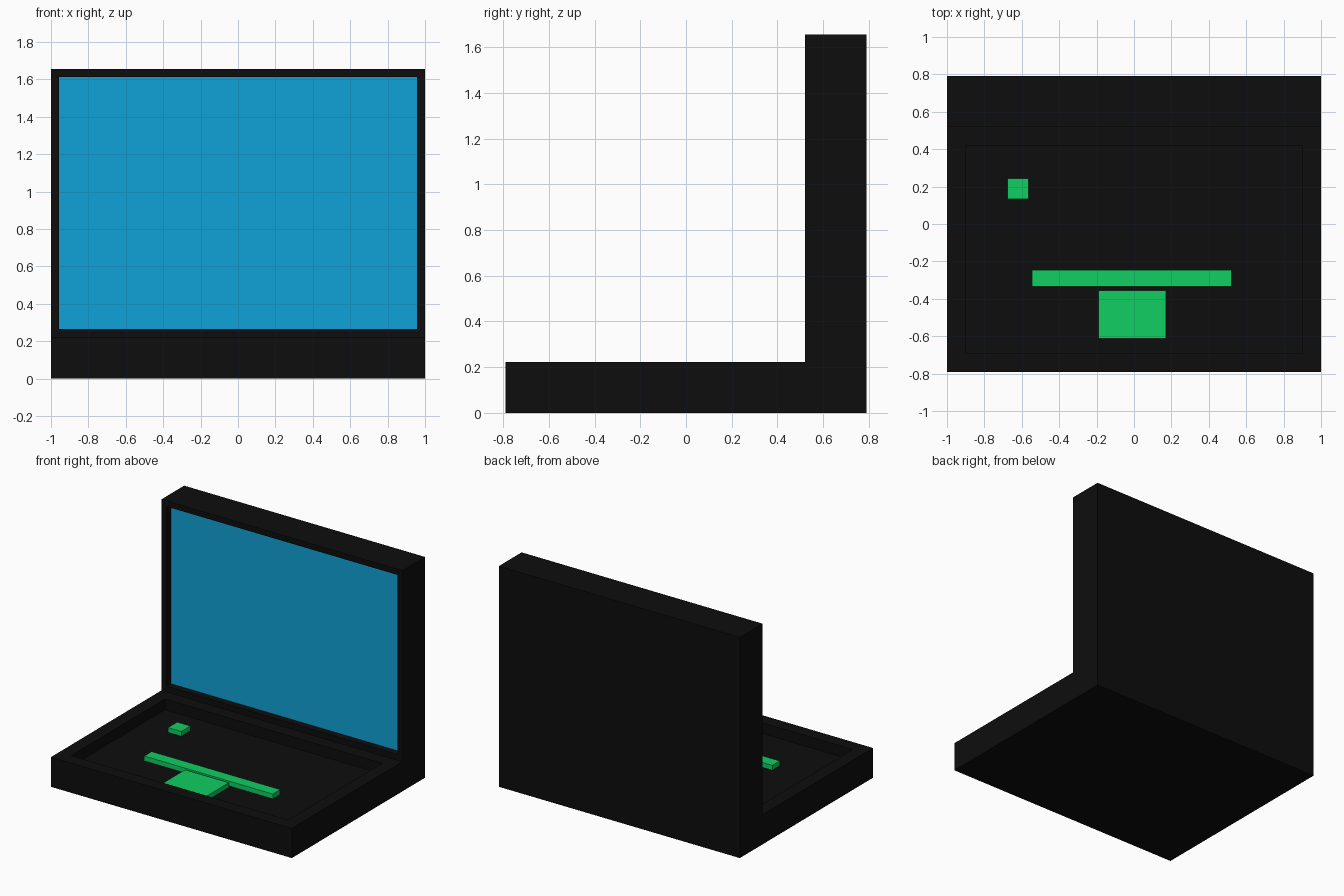
import bpy, bmesh
from mathutils import Vector

if "Cube" in bpy.data.objects:
    bpy.data.objects.remove(bpy.data.objects["Cube"])


def material(name, rgb):
    mat = bpy.data.materials.new(name)
    mat.diffuse_color = (*rgb, 1)
    mat.use_nodes = True
    mat.node_tree.nodes["Principled BSDF"].inputs["Base Color"].default_value = mat.diffuse_color
    return mat


BLACK = material("black_plastic", (0.004, 0.004, 0.004))
BLUE = material("blue_screen", (0.005, 0.36, 0.68))
GREEN = material("green_keys", (0.005, 0.62, 0.12))


def finish(bm, name, mats):
    bmesh.ops.recalc_face_normals(bm, faces=bm.faces)
    mesh = bpy.data.meshes.new(name)
    bm.to_mesh(mesh)
    bm.free()
    for m in mats:
        mesh.materials.append(m)
    obj = bpy.data.objects.new(name, mesh)
    bpy.context.collection.objects.link(obj)
    return obj


def box(name, x, y, z, mat):
    bm = bmesh.new()
    bmesh.ops.create_cube(bm, size=1)
    for v in bm.verts:
        v.co = Vector([(a + b) / 2 + c * (b - a) for c, (a, b) in zip(v.co, (x, y, z))])
    return finish(bm, name, [mat])


def sink(bm, face, margin, depth):
    # inset a face, then push it straight in to make a vertical-walled pocket
    face.normal_update()
    inward = -face.normal * depth
    bmesh.ops.inset_region(bm, faces=[face], thickness=margin)
    ext = bmesh.ops.extrude_discrete_faces(bm, faces=[face])
    floor = ext["faces"][0]
    bmesh.ops.translate(bm, verts=floor.verts, vec=inward)
    return floor


# Case: L-shaped side profile (y, z) extruded across the width
FRONT, HINGE, BACK, DECK, TOP = -0.79, 0.52, 0.79, 0.222, 1.655
profile = [(FRONT, 0), (BACK, 0), (BACK, TOP), (HINGE, TOP), (HINGE, DECK), (FRONT, DECK)]
bm = bmesh.new()
side = bm.faces.new([bm.verts.new((-1, y, z)) for y, z in profile])
ext = bmesh.ops.extrude_face_region(bm, geom=[side])
bmesh.ops.translate(bm, vec=(2, 0, 0),
                    verts=[g for g in ext["geom"] if isinstance(g, bmesh.types.BMVert)])
bmesh.ops.recalc_face_normals(bm, faces=bm.faces)


def face_at(axis, value):
    return next(f for f in bm.faces if all(abs(v.co[axis] - value) < 1e-5 for v in f.verts))


# Screen pocket with coloured display, and keyboard well
display = sink(bm, face_at(1, HINGE), 0.06, 0.052)
display.material_index = 1
sink(bm, face_at(2, DECK), 0.14, 0.08)
finish(bm, "case", [BLACK, BLUE])

# Keys and touchpad resting on the well floor
FLOOR, KEY_TOP = 0.142, 0.178
box("corner_key", (-0.675, -0.565), (0.135, 0.243), (FLOOR, KEY_TOP), GREEN)
box("space_bar", (-0.545, 0.522), (-0.333, -0.245), (FLOOR, KEY_TOP), GREEN)
box("touchpad", (-0.19, 0.172), (-0.613, -0.355), (FLOOR, KEY_TOP), GREEN)
